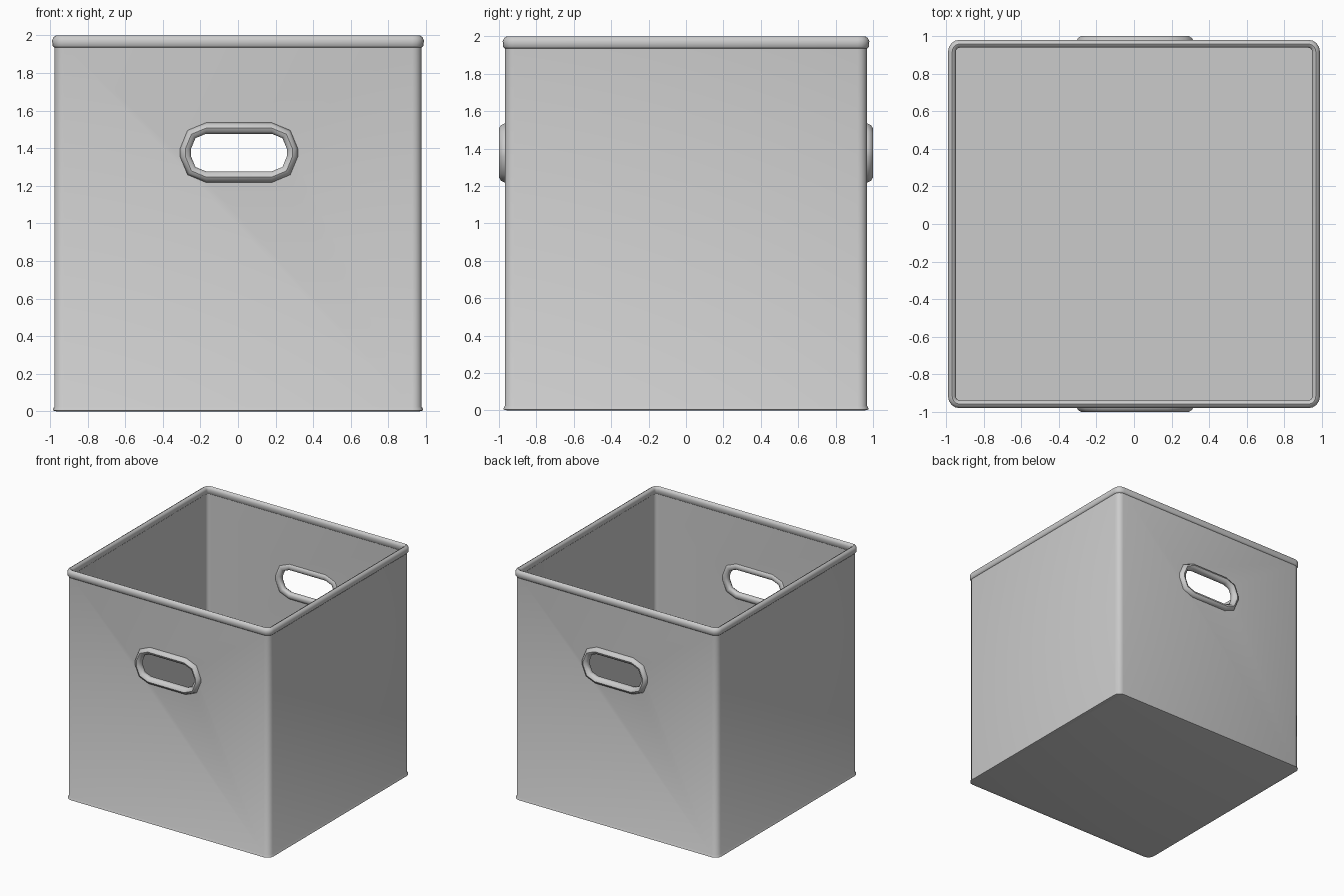
import bpy, bmesh, math

cube = bpy.data.objects.get("Cube")
if cube:
    bpy.data.objects.remove(cube, do_unlink=True)

grey = bpy.data.materials.new("light grey")
grey.use_nodes = True
grey.diffuse_color = (0.6, 0.6, 0.6, 1)
grey.node_tree.nodes["Principled BSDF"].inputs["Base Color"].default_value = grey.diffuse_color


def rounded_rect(half_w, half_h, radius, steps):
    """Outline of a rectangle with round corners, counter-clockwise."""
    points = []
    for corner, (sx, sy) in enumerate([(1, 1), (-1, 1), (-1, -1), (1, -1)]):
        for i in range(steps + 1):
            a = math.pi / 2 * (corner + i / steps)
            points.append((sx * (half_w - radius) + radius * math.cos(a),
                           sy * (half_h - radius) + radius * math.sin(a)))
    return points


def loft(name, rings, cap=False, closed=False):
    """Skin a list of equal-length point rings into one mesh object."""
    bm = bmesh.new()
    loops = [[bm.verts.new(p) for p in ring] for ring in rings]
    pairs = list(zip(loops, loops[1:]))
    if closed:
        pairs.append((loops[-1], loops[0]))
    for low, high in pairs:
        for i in range(len(low)):
            j = (i + 1) % len(low)
            bm.faces.new((low[i], low[j], high[j], high[i]))
    if cap:
        bm.faces.new(loops[0][::-1])
        bm.faces.new(loops[-1])
    bmesh.ops.recalc_face_normals(bm, faces=bm.faces)
    mesh = bpy.data.meshes.new(name)
    bm.to_mesh(mesh)
    bm.free()
    obj = bpy.data.objects.new(name, mesh)
    bpy.context.collection.objects.link(obj)
    mesh.materials.append(grey)
    return obj


def select(obj):
    bpy.ops.object.select_all(action="DESELECT")
    obj.select_set(True)
    bpy.context.view_layer.objects.active = obj


def smooth(obj):
    select(obj)
    bpy.ops.object.shade_smooth_by_angle(angle=math.radians(50))


def box_ring(inset, z):
    outline = rounded_rect(0.977 - inset, 0.968 - inset, 0.05 - inset, 4)
    return [(x, y, z) for x, y in outline]


# Open box: base flare, outer wall, inner wall, floor
box_profile = [(0.012, 0), (-0.008, 0.005), (-0.006, 0.015), (0, 0.025),
               (0, 1.95), (0.02, 1.95), (0.02, 0.02)]
box = loft("box_shell", [box_ring(*p) for p in box_profile], cap=True)

# Rolled hem around the top edge
hem_profile = [(0, 1.935), (-0.01, 1.945), (-0.012, 1.975), (-0.004, 1.992),
               (0.01, 2.0), (0.025, 1.992), (0.03, 1.975), (0.028, 1.945), (0.02, 1.935)]
hem = loft("top_hem", [box_ring(*p) for p in hem_profile], closed=True)
smooth(hem)

# Handle opening through the front and back walls
GRIP_X, GRIP_Z = 0.005, 1.377


def grip_ring(offset, y, side=1):
    outline = rounded_rect(0.255 + offset, 0.1 + offset, 0.08 + offset, 2)
    return [(GRIP_X + x, side * y, GRIP_Z + z) for x, z in outline]


cutter = loft("grip_cutter", [grip_ring(0.01, y) for y in (-1.2, 1.2)], cap=True)
cutter.hide_render = True
cut = box.modifiers.new("grip_holes", "BOOLEAN")
cut.operation, cut.solver, cut.object = "DIFFERENCE", "EXACT", cutter
select(box)
bpy.ops.object.modifier_apply(modifier=cut.name)
bpy.data.objects.remove(cutter, do_unlink=True)
smooth(box)

# Rounded grommet around each opening
grip_profile = [(0, 0.95), (0, 0.975), (0.012, 0.993), (0.03, 1.0), (0.048, 0.99),
                (0.06, 0.966), (0.05, 0.945), (0.03, 0.938), (0.012, 0.94)]
for label, side in (("front", -1), ("back", 1)):
    grip = loft(label + "_handle_grommet",
                [grip_ring(o, y, side) for o, y in grip_profile], closed=True)
    smooth(grip)
